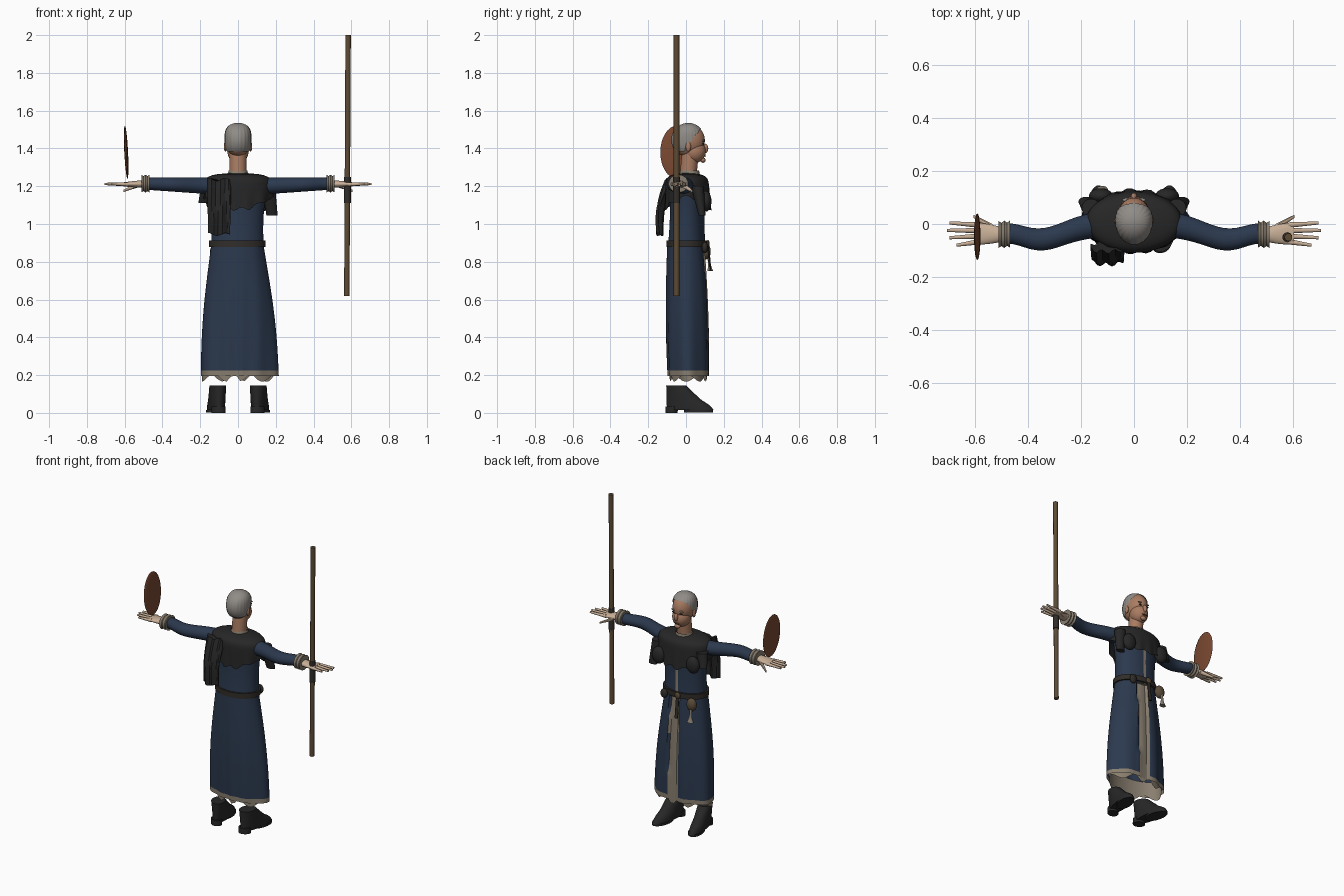
import bpy, bmesh
from math import sin, cos, pi, atan2, radians
from mathutils import Vector

if "Cube" in bpy.data.objects:
    bpy.data.objects.remove(bpy.data.objects["Cube"], do_unlink=True)


def material(name, red, green, blue):
    mat = bpy.data.materials.new(name)
    mat.use_nodes = True
    colour = (red, green, blue, 1)
    mat.diffuse_color = colour
    shader = next(node for node in mat.node_tree.nodes if node.type == 'BSDF_PRINCIPLED')
    shader.inputs["Base Color"].default_value = colour
    return mat


navy = material("navy_cloth", .024, .04, .075)
black = material("black_cloth", .02, .02, .02)
leather = material("dark_leather", .03, .026, .022)
linen = material("beige_linen", .25, .21, .16)
face_skin = material("tan_skin", .4, .2, .12)
hand_skin = material("pale_skin", .58, .43, .31)
grey = material("grey_hair", .28, .26, .24)
wood = material("staff_wood", .11, .07, .035)
copper = material("copper", .19, .065, .03)
brown = material("brown_leather", .1, .07, .04)
parts = []


def finish(name, bm, mats, warp, rule):
    """Bend the vertices, colour or drop faces by rule, and make the object."""
    if warp:
        for vert in bm.verts:
            warp(vert.co)
    bmesh.ops.recalc_face_normals(bm, faces=bm.faces)
    if rule:
        dropped = []
        for face in bm.faces:
            index = rule(face.calc_center_median())
            if index is None:
                dropped.append(face)
            else:
                face.material_index = index
        bmesh.ops.delete(bm, geom=dropped, context='FACES')
    mesh = bpy.data.meshes.new(name)
    bm.to_mesh(mesh)
    bm.free()
    for mat in mats:
        mesh.materials.append(mat)
    part = bpy.data.objects.new(name, mesh)
    bpy.context.scene.collection.objects.link(part)
    parts.append(part)
    return part


def loft(name, mats, start, end, size, end_size=None, seg=24, steps=1,
         profile=None, warp=None, rule=None, caps=True):
    """Elliptical tube from start to end, tapering between two sizes, scaled by profile(t)."""
    start, end = Vector(start), Vector(end)
    size, end_size = Vector(size), Vector(end_size or size)
    sideways = abs(end.x - start.x) > abs(end.z - start.z)
    bm = bmesh.new()
    rows = []
    for step in range(steps + 1):
        t = step / steps
        centre = start.lerp(end, t)
        wide, deep = size.lerp(end_size, t) * (profile(t) if profile else 1)
        row = []
        for j in range(seg):
            angle = 2 * pi * (j + .5) / seg
            u, v = wide * cos(angle), deep * sin(angle)
            offset = Vector((0, u, v)) if sideways else Vector((u, v, 0))
            row.append(bm.verts.new(centre + offset))
        rows.append(row)
    for low, high in zip(rows, rows[1:]):
        for j in range(seg):
            bm.faces.new((low[j - 1], low[j], high[j], high[j - 1]))
    if caps:
        bm.faces.new(rows[0])
        bm.faces.new(rows[-1])
    return finish(name, bm, mats, warp, rule)


def blob(name, mat, centre, size, detail=16, warp=None, rule=None):
    bm = bmesh.new()
    bmesh.ops.create_uvsphere(bm, u_segments=2 * detail, v_segments=detail, radius=1)
    bmesh.ops.scale(bm, vec=size, verts=bm.verts)
    bmesh.ops.translate(bm, vec=centre, verts=bm.verts)
    return finish(name, bm, [mat], warp, rule)


def pair(part):
    """Repeat a part on the other side of the body."""
    part.modifiers.new("other_side", 'MIRROR')


# Skirt with soft folds, linen hem and an open front panel
def in_panel(p):
    return p.y > 0 and abs(p.x - .015) < .035


def fold_skirt(p):
    fold = 1 + .04 * (1 - p.z) * cos(9 * atan2(p.y, p.x))
    p.x *= fold
    p.y *= fold
    if in_panel(p):
        p.y -= .014


def fray(p):
    if p.z < .2:
        p.z += .02 * cos(7 * atan2(p.y, p.x))


loft("skirt", [navy, linen], (.005, .015, .195), (-.004, 0, .88), (.205, .11), (.14, .1), seg=64, steps=24,
     profile=lambda t: 1 + .08 * sin(pi * t), warp=fold_skirt, caps=False,
     rule=lambda c: int(c.z < .22 or in_panel(c)))
loft("underskirt", [linen], (0, .012, .185), (0, .012, .3), (.19, .1), seg=48, warp=fray, caps=False)

# Bodice with a linen front edge, and the belt
loft("bodice", [navy, linen], (-.004, .003, .87), (0, .01, 1.22), (.14, .1), (.16, .1), seg=48, steps=12,
     profile=lambda t: 1 - .08 * sin(pi * t), rule=lambda c: int(c.y > 0 and abs(c.x) < .012))
loft("belt", [leather], (-.004, .004, .877), (-.004, .004, .912), (.15, .108), seg=40)
loft("belt_strap", [leather], (-.02, .13, .75), (-.02, .115, .89), (.012, .005), seg=8)
blob("belt_buckle", brown, (-.02, .117, .895), (.02, .008, .02))

# Pouch, bottle and small bag on the belt
blob("belt_pouch", brown, (-.115, .105, .855), (.033, .026, .042))
loft("hanging_bottle", [linen], (-.12, .128, .75), (-.12, .12, .83), (.022, .016), (.008, .008), steps=6,
     profile=lambda t: 1 - .4 * sin(pi * t))
blob("side_bag", leather, (.09, .1, .875), (.024, .016, .03))


# Shoulder cape, lifted over the arms and uneven along its edge
def drape(p):
    angle = atan2(p.y, p.x)
    low = max(0, 1.2 - p.z) / .12
    p.z += low * (.06 * cos(angle) ** 4 + .01 * cos(9 * angle))
    p.xy *= 1 + .04 * low * cos(11 * angle)


def crumple(p):
    p.y += .008 * sin(130 * p.x + 9 * p.z) - .02 * sin(11 * (p.z - .95))
    p.z += .008 * sin(70 * p.x)


loft("shoulder_cape", [black], (0, .01, 1.08), (0, .005, 1.27), (.178, .118), (.178, .11), seg=64, steps=32,
     profile=lambda t: (1.05 - t ** 12) ** .5, warp=drape, caps=False)
loft("hanging_hood", [black], (-.1, -.14, .945), (-.1, -.085, 1.235), (.058, .012), (.065, .02),
     seg=32, steps=16, warp=crumple)
pair(blob("cape_folds", black, (.125, .105, 1.12), (.045, .03, .055)))
for side, x, hem in (("right", -.18, 1.11), ("left", .18, 1.045)):
    loft(side + "_cape_flap", [black], (x, .085, hem), (x * .9, .06, 1.2), (.03, .018), (.035, .035))


# Sleeves with a backward bend at the elbow, and rolled cuffs
def bend_elbow(p):
    t = max(0, (p.x - .1) / .385)
    p.y -= .035 * sin(pi * t ** 1.5) ** 2


pair(loft("sleeves", [navy], (.1, 0, 1.2), (.485, -.036, 1.214), (.05, .046), (.038, .033), steps=16,
          warp=bend_elbow))
pair(loft("cuffs", [linen], (.468, -.038, 1.214), (.512, -.04, 1.214), (.048, .044), steps=8,
          profile=lambda t: 1 + .08 * cos(4 * pi * t)))

# Open hands with spread fingers
pair(loft("palms", [hand_skin], (.49, -.04, 1.212), (.605, -.036, 1.21), (.026, .02), (.042, .011), steps=6,
          profile=lambda t: 1 + .1 * sin(pi * t)))
for k, finger in enumerate(("little", "ring", "middle", "index")):
    tip = .706 - .009 * (k - 2) ** 2
    pair(loft(finger + "_fingers", [hand_skin], (.585, .021 * k - .067, 1.21), (tip, .028 * k - .08, 1.212),
              (.011, .011), (.006, .006), seg=10))
pair(loft("thumbs", [hand_skin], (.535, -.015, 1.205), (.607, .03, 1.175), (.016, .013), (.006, .006), seg=10))


# Ankle shoes turned slightly outward
def toe_out(p):
    p.x += .114 + .14 * p.y


def round_toe(p):
    if p.y > 0:
        p.y += .015 * sin(pi * min(1, p.z / .07))
    toe_out(p)


pair(loft("shoes", [black], (0, .018, .014), (0, -.052, .145), (.044, .12), (.044, .053), seg=28, steps=10,
          warp=round_toe))
pair(loft("shoe_heels", [black], (0, -.077, 0), (0, -.075, .035), (.037, .033), warp=toe_out))
pair(loft("shoe_soles", [black], (0, .066, .002), (0, .066, .016), (.044, .078), warp=toe_out))

# Neck, collar and head
loft("neck", [face_skin], (0, .01, 1.24), (0, .025, 1.4), (.045, .045))
loft("collar", [linen], (0, .018, 1.255), (0, .02, 1.282), (.056, .056), (.05, .05), caps=False)
blob("cranium", face_skin, (0, .014, 1.442), (.066, .086, .088))
blob("jaw", face_skin, (0, .045, 1.385), (.056, .06, .062))


# Combed hair swept back from a high hairline
def comb(p):
    ridge = 1 + .012 * cos(22 * atan2(p.y - .01, p.x))
    p.x *= ridge * (1 + 40 * (p.z - 1.44) ** 2)
    p.y *= ridge


blob("hair", grey, (0, .012, 1.444), (.071, .09, .091), detail=44, warp=comb,
     rule=lambda c: 0 if c.z > 1.385 and c.y < .75 * (c.z - 1.4) else None)

# Face details
blob("nose", face_skin, (0, .102, 1.4), (.012, .016, .025))
blob("mouth", copper, (0, .1, 1.36), (.02, .005, .004))
blob("chin", face_skin, (0, .09, 1.338), (.02, .014, .014))
pair(blob("ears", face_skin, (.067, .012, 1.41), (.008, .014, .026)))
pair(blob("eyes", leather, (.027, .092, 1.425), (.011, .005, .005)))
pair(blob("brows", grey, (.028, .091, 1.441), (.016, .007, .004)))

# Staff in the left hand, with a wrapped grip
loft("staff", [wood], (.576, -.05, .62), (.583, -.05, 2), (.015, .015), seg=10)
loft("staff_grip", [leather], (.579, -.05, 1.11), (.579, -.05, 1.25), (.019, .019), seg=10)


# Oval copper dish standing on the right hand
def lean(p):
    p.x -= .05 * (p.z - 1.38)


blob("copper_dish", copper, (-.592, -.048, 1.38), (.01, .088, .14), warp=lean)

# Smooth shading with crisp edges
bpy.ops.object.select_all(action='DESELECT')
for part in parts:
    part.select_set(True)
bpy.context.view_layer.objects.active = parts[0]
bpy.ops.object.shade_smooth_by_angle(angle=radians(40))
